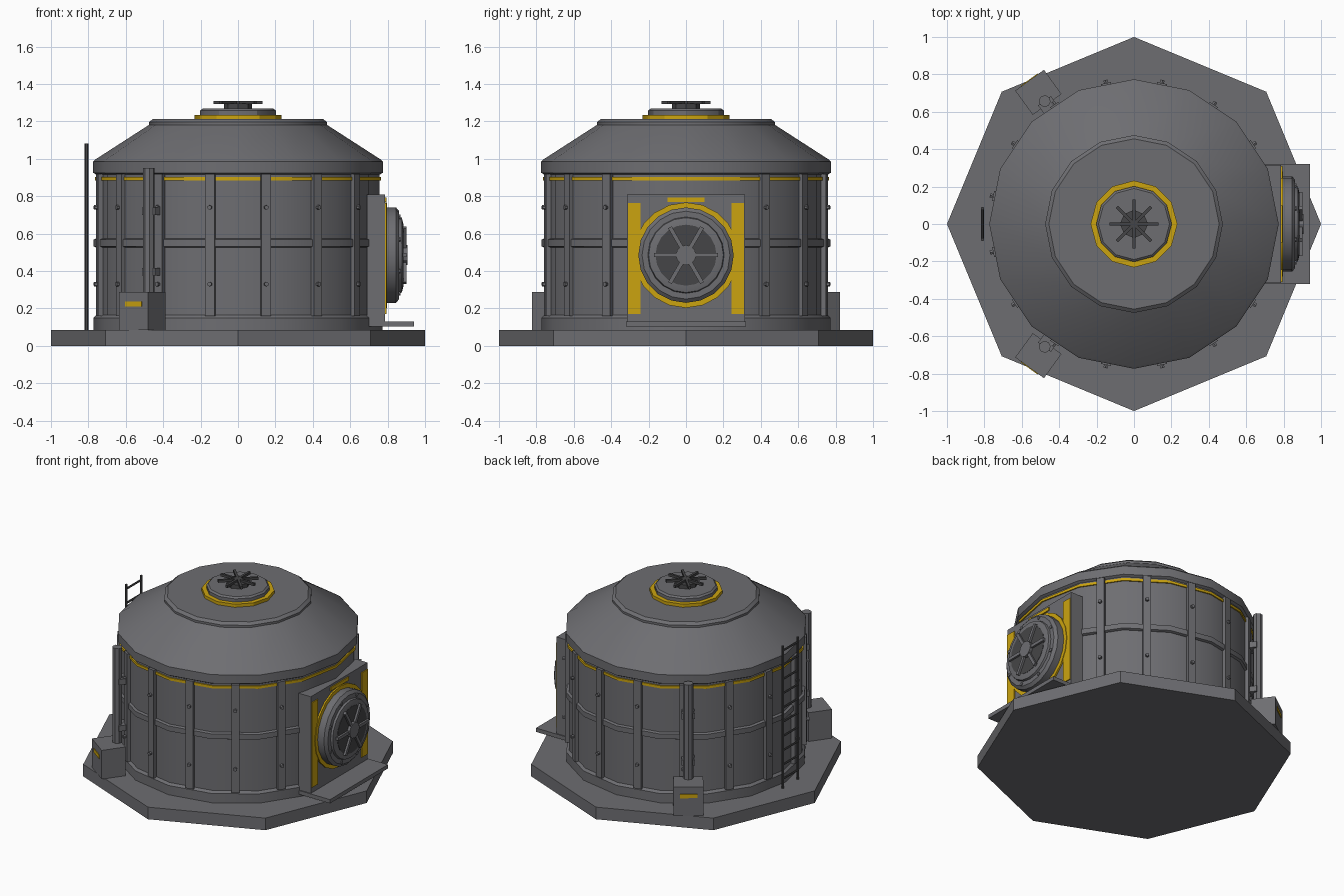
import bpy, math
from mathutils import Matrix, Vector

if "Cube" in bpy.data.objects:
    bpy.data.objects.remove(bpy.data.objects["Cube"])


def mat(name, c):
    m = bpy.data.materials.new(name)
    m.diffuse_color = (*c, 1)
    m.use_nodes = True
    m.node_tree.nodes["Principled BSDF"].inputs["Base Color"].default_value = m.diffuse_color
    return m


GREY = mat("grey_metal", (0.155, 0.155, 0.167))
DARK = mat("dark_metal", (0.06, 0.06, 0.063))
YELLOW = mat("yellow_paint", (0.60, 0.37, 0.005))


def make(name, verts, faces, m, matrix=Matrix(), smooth=False):
    me = bpy.data.meshes.new(name)
    me.from_pydata([matrix @ Vector(v) for v in verts], [], faces)
    me.materials.append(m)
    ob = bpy.data.objects.new(name, me)
    bpy.context.collection.objects.link(ob)
    if smooth:
        bpy.ops.object.select_all(action='DESELECT')
        ob.select_set(True)
        bpy.context.view_layer.objects.active = ob
        bpy.ops.object.shade_smooth_by_angle(angle=math.radians(30))
    return ob


def lathe(name, profile, n, m, matrix=Matrix(), smooth=True):
    """Solid of revolution about z from (radius, height) points, bottom to top."""
    verts = [(r * math.cos(2 * math.pi * i / n), r * math.sin(2 * math.pi * i / n), z)
             for r, z in profile for i in range(n)]
    k = len(profile)
    faces = [(j * n + i, j * n + (i + 1) % n, (j + 1) * n + (i + 1) % n, (j + 1) * n + i)
             for j in range(k - 1) for i in range(n)]
    faces += [tuple(reversed(range(n))), tuple(range((k - 1) * n, k * n))]
    return make(name, verts, faces, m, matrix, smooth)


def disc(name, r, z0, z1, n, m, matrix=Matrix(), smooth=True):
    return lathe(name, [(r, z0), (r, z1)], n, m, matrix, smooth)


def box(name, x, y, z, m, matrix=Matrix()):
    v = [(a, b, c) for a in x for b in y for c in z]
    f = [(0, 1, 3, 2), (4, 6, 7, 5), (0, 4, 5, 1), (2, 3, 7, 6), (0, 2, 6, 4), (1, 5, 7, 3)]
    return make(name, v, f, m, matrix)


def turn(deg):
    return Matrix.Rotation(math.radians(deg), 4, 'Z')


AIM_X = Matrix.Rotation(math.radians(90), 4, 'Y')  # local z points along +x

# base and wall
disc("base_slab", 1.0, 0, 0.085, 8, GREY, smooth=False)
disc("tank_wall", 0.757, 0.085, 0.93, 16, GREY)
lathe("bottom_band", [(0.772, 0.085), (0.772, 0.15), (0.757, 0.165)], 16, GREY)
lathe("middle_band", [(0.757, 0.525), (0.772, 0.532), (0.772, 0.568), (0.757, 0.575)], 16, GREY)
disc("yellow_wall_stripe", 0.765, 0.885, 0.903, 16, YELLOW)

# roof
lathe("roof", [(0.757, 0.915), (0.774, 0.925), (0.774, 0.985), (0.762, 0.997),
               (0.475, 1.182), (0.475, 1.197), (0.455, 1.213)], 16, GREY)
disc("yellow_roof_ring", 0.232, 1.21, 1.235, 12, YELLOW)
lathe("roof_hatch", [(0.202, 1.235), (0.202, 1.258), (0.19, 1.268)], 12, GREY)
disc("vent_hub", 0.075, 1.265, 1.295, 8, DARK)
for i in range(4):
    box("vent_bar", (-0.13, 0.13), (-0.008, 0.008), (1.292, 1.31), DARK, turn(45 * i))

# vertical ribs with bolts, skipping the two behind the door
for i in range(1, 15):
    t = turn(11.25 + 22.5 * i)
    box("wall_rib", (0.73, 0.768), (-0.026, 0.026), (0.16, 0.918), GREY, t)
    for z in (0.33, 0.74):
        disc("rib_bolt", 0.012, 0, 0.02, 6, GREY, t @ Matrix.Translation((0.765, 0, z)) @ AIM_X)

# door frame and step
box("door_frame", (0.69, 0.786), (-0.315, 0.315), (0.125, 0.808), GREY)
box("door_step", (0.70, 0.94), (-0.322, 0.322), (0.103, 0.13), GREY)
for s in (-1, 1):
    box("yellow_door_strip", (0.784, 0.793), sorted((s * 0.243, s * 0.31)), (0.17, 0.765), YELLOW)
box("yellow_door_top_strip", (0.784, 0.793), (-0.1, 0.1), (0.768, 0.792), YELLOW)

# round door
D = Matrix.Translation((0, 0, 0.485)) @ AIM_X
disc("yellow_door_ring", 0.282, 0.78, 0.797, 20, YELLOW, D)
lathe("door_flange", [(0.255, 0.79), (0.255, 0.845), (0.235, 0.862)], 20, GREY, D)
lathe("door_inner_ring", [(0.205, 0.86), (0.2, 0.876), (0.168, 0.884)], 20, GREY, D)
disc("door_dark_panel", 0.163, 0.87, 0.886, 20, DARK, D)
disc("door_hub", 0.054, 0.88, 0.906, 12, GREY, D)
for i in range(6):
    box("door_spoke", (0.04, 0.172), (-0.011, 0.011), (0.88, 0.9), GREY, D @ turn(30 + 60 * i))
for i in range(8):
    disc("door_bolt", 0.012, 0.85, 0.868, 6, GREY,
         D @ turn(22.5 + 45 * i) @ Matrix.Translation((0.222, 0, 0)))

# pipes with junction boxes on both rear flanks
for s in (-1, 1):
    t = turn(s * 126)
    box("junction_box", (0.79, 0.95), (-0.095, 0.095), (0.085, 0.287), GREY, t)
    box("yellow_box_label", (0.945, 0.954), (-0.055, 0.055), (0.21, 0.237), YELLOW, t)
    disc("pipe", 0.032, 0.28, 0.952, 8, GREY, t @ Matrix.Translation((0.812, 0, 0)))
    for z in (0.395, 0.72):
        box("pipe_clamp", (0.74, 0.815), (-0.042, 0.042), (z - 0.02, z + 0.02), GREY, t)

# ladder
for s in (-1, 1):
    disc("ladder_rail", 0.01, 0.085, 1.082, 6, DARK, Matrix.Translation((-0.81, s * 0.083, 0)))
for i in range(10):
    R = Matrix.Translation((-0.81, 0, 0.15 + 0.1 * i)) @ Matrix.Rotation(math.radians(90), 4, 'X')
    disc("ladder_rung", 0.007, -0.083, 0.083, 6, DARK, R)
